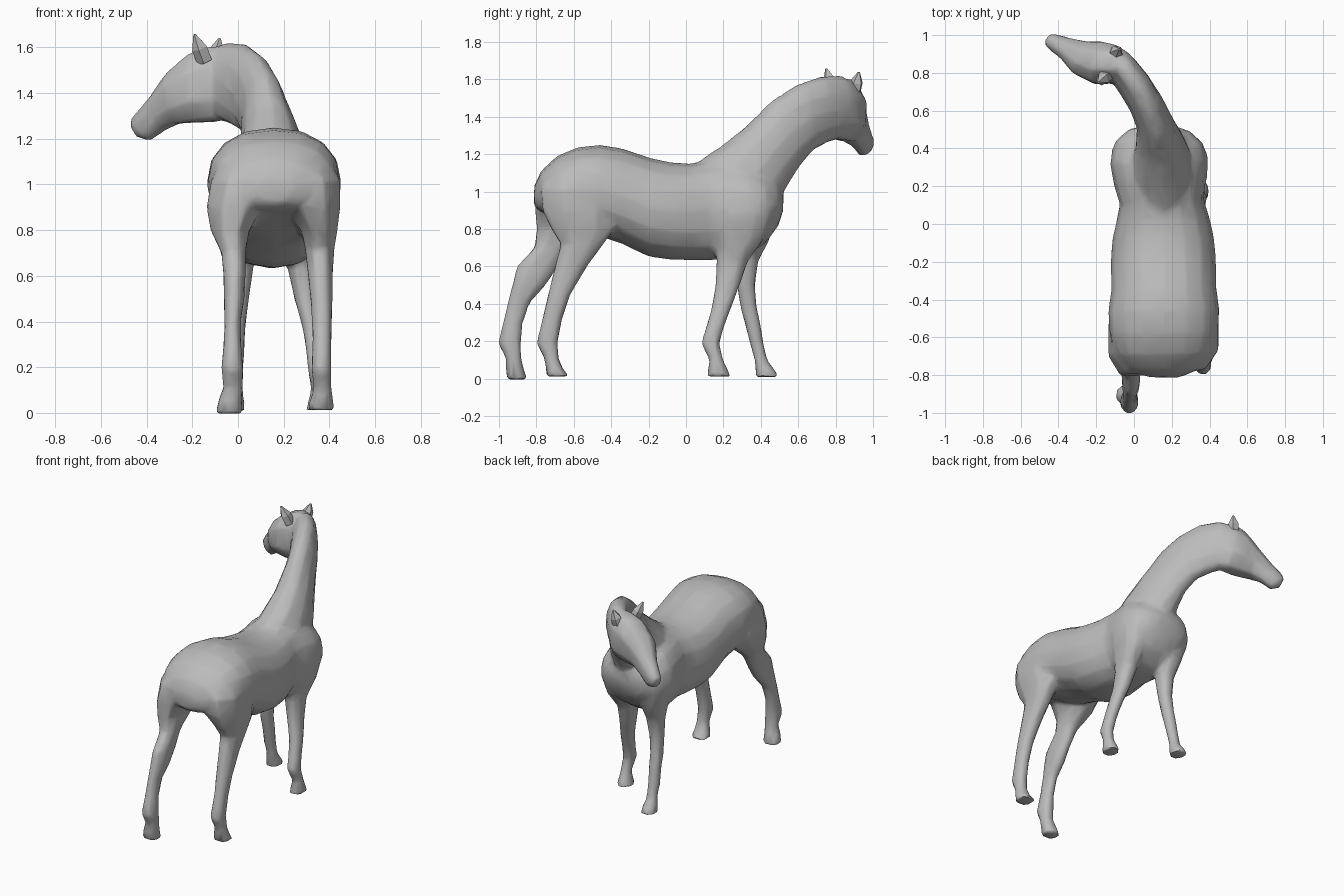
import bpy, bmesh, math
from mathutils import Vector

if "Cube" in bpy.data.objects:
    bpy.data.objects.remove(bpy.data.objects["Cube"], do_unlink=True)

grey = bpy.data.materials.new("plain grey")
grey.use_nodes = True
grey.diffuse_color = (0.5, 0.5, 0.5, 1)
grey.node_tree.nodes["Principled BSDF"].inputs["Base Color"].default_value = (0.5, 0.5, 0.5, 1)


def loft(name, rings):
    """Skin a closed tube through rings of points."""
    bm = bmesh.new()
    loops = [[bm.verts.new(p) for p in ring] for ring in rings]
    n = len(loops[0])
    for a, b in zip(loops, loops[1:]):
        for i in range(n):
            j = (i + 1) % n
            bm.faces.new((a[i], a[j], b[j], b[i]))
    bm.faces.new(loops[0])
    bm.faces.new(loops[-1])
    bmesh.ops.recalc_face_normals(bm, faces=bm.faces)
    mesh = bpy.data.meshes.new(name)
    bm.to_mesh(mesh)
    bm.free()
    mesh.materials.append(grey)
    ob = bpy.data.objects.new(name, mesh)
    bpy.context.collection.objects.link(ob)
    return ob


def ring(centre, up, side, n, power=1.0):
    """Rounded ring; power below 1 makes it squarer."""
    pts = []
    for i in range(n):
        t = 2 * math.pi * (i + 0.5 * (n == 8)) / n
        c, s = math.cos(t), math.sin(t)
        c = math.copysign(abs(c) ** power, c)
        s = math.copysign(abs(s) ** power, s)
        pts.append(centre + up * c + side * s)
    return pts


def spine_loft(name, rows, n, power=1.0):
    """Rows of top point, bottom point and half width."""
    tops = [Vector(r[0]) for r in rows]
    bots = [Vector(r[1]) for r in rows]
    mids = [(t + b) / 2 for t, b in zip(tops, bots)]
    rings = []
    for i, row in enumerate(rows):
        way = mids[min(i + 1, len(rows) - 1)] - mids[max(i - 1, 0)]
        up = (tops[i] - bots[i]) / 2
        rings.append(ring(mids[i], up, way.cross(up).normalized() * row[2], n, power))
    return loft(name, rings)


def leg_loft(name, rows):
    """Rows of height, x range and y range, from the body to the ground."""
    rings = []
    for z, x0, x1, y0, y1 in rows:
        rings.append(ring(Vector(((x0 + x1) / 2, (y0 + y1) / 2, z)),
                          Vector((0, (y1 - y0) / 2 + 0.006, 0)),
                          Vector(((x1 - x0) / 2 + 0.006, 0, 0)), 8, 0.9))
    return loft(name, rings)


# Barrel, rump and chest: y, top, bottom, half width, centre x
torso = [(-0.812, 1.03, 0.92, 0.08, 0.163), (-0.775, 1.11, 0.89, 0.18, 0.163),
         (-0.69, 1.19, 0.87, 0.255, 0.16), (-0.58, 1.236, 0.81, 0.288, 0.158),
         (-0.46, 1.25, 0.76, 0.295, 0.158), (-0.34, 1.23, 0.72, 0.278, 0.158),
         (-0.20, 1.182, 0.653, 0.28, 0.155), (-0.08, 1.157, 0.636, 0.27, 0.155),
         (0.02, 1.15, 0.633, 0.248, 0.153), (0.12, 1.17, 0.632, 0.222, 0.146),
         (0.22, 1.17, 0.64, 0.245, 0.138), (0.33, 1.15, 0.66, 0.26, 0.132),
         (0.43, 1.10, 0.73, 0.235, 0.132), (0.495, 1.04, 0.82, 0.165, 0.135),
         (0.52, 0.99, 0.9, 0.08, 0.135)]
parts = [spine_loft("torso", [((x, y, t), (x, y, b), w) for y, t, b, w, x in torso], 16, 0.9)]

# Neck, sweeping sideways towards the head
parts.append(spine_loft("neck", [
    ((0.16, 0.02, 1.13), (0.155, 0.28, 0.80), 0.14),
    ((0.155, 0.18, 1.24), (0.14, 0.46, 0.84), 0.17),
    ((0.15, 0.32, 1.35), (0.13, 0.525, 1.00), 0.132),
    ((0.125, 0.46, 1.49), (0.095, 0.605, 1.13), 0.1),
    ((0.085, 0.59, 1.572), (0.045, 0.68, 1.22), 0.092),
    ((0.03, 0.72, 1.618), (-0.03, 0.755, 1.262), 0.09),
    ((-0.05, 0.83, 1.624), (-0.08, 0.82, 1.28), 0.085),
    ((-0.12, 0.87, 1.59), (-0.13, 0.84, 1.32), 0.065)], 12))

# Head from poll to muzzle
parts.append(spine_loft("head", [
    ((-0.04, 0.85, 1.60), (-0.03, 0.80, 1.30), 0.07),
    ((-0.12, 0.86, 1.615), (-0.08, 0.83, 1.265), 0.105),
    ((-0.212, 0.865, 1.58), (-0.17, 0.84, 1.263), 0.12),
    ((-0.30, 0.89, 1.50), (-0.265, 0.87, 1.26), 0.098),
    ((-0.375, 0.935, 1.395), (-0.325, 0.915, 1.232), 0.065),
    ((-0.447, 0.97, 1.315), (-0.385, 0.945, 1.187), 0.05),
    ((-0.472, 0.98, 1.28), (-0.44, 0.968, 1.205), 0.036)], 8, 0.9))

# Hind legs with thighs
parts.append(leg_loft("left_hind_leg", [
    (1.14, 0.22, 0.39, -0.68, -0.44), (1.02, 0.165, 0.45, -0.785, -0.38),
    (0.90, 0.20, 0.45, -0.775, -0.36), (0.80, 0.275, 0.435, -0.725, -0.38),
    (0.72, 0.295, 0.42, -0.67, -0.44), (0.60, 0.31, 0.412, -0.70, -0.53),
    (0.45, 0.325, 0.41, -0.735, -0.62), (0.32, 0.33, 0.405, -0.765, -0.665),
    (0.19, 0.325, 0.405, -0.797, -0.69), (0.11, 0.335, 0.405, -0.755, -0.685),
    (0.05, 0.315, 0.415, -0.745, -0.66), (0.012, 0.305, 0.42, -0.745, -0.625)]))
parts.append(leg_loft("right_hind_leg", [
    (1.14, -0.06, 0.10, -0.70, -0.48), (1.02, -0.12, 0.15, -0.80, -0.42),
    (0.90, -0.14, 0.11, -0.815, -0.40), (0.80, -0.12, 0.05, -0.80, -0.50),
    (0.70, -0.07, 0.03, -0.81, -0.63), (0.60, -0.06, 0.03, -0.905, -0.685),
    (0.50, -0.06, 0.025, -0.928, -0.75),
    (0.41, -0.055, 0.01, -0.95, -0.835), (0.30, -0.06, 0.01, -0.975, -0.875),
    (0.19, -0.07, 0.02, -1.002, -0.885), (0.11, -0.06, 0.018, -0.96, -0.885),
    (0.05, -0.085, 0.015, -0.96, -0.87), (-0.004, -0.095, 0.015, -0.955, -0.85)]))

# Forelegs with shoulders
parts.append(leg_loft("left_foreleg", [
    (1.02, 0.25, 0.365, 0.20, 0.40), (0.88, 0.23, 0.39, 0.15, 0.46),
    (0.75, 0.22, 0.365, 0.16, 0.42), (0.63, 0.22, 0.335, 0.165, 0.33),
    (0.50, 0.25, 0.34, 0.16, 0.285), (0.38, 0.285, 0.36, 0.14, 0.24),
    (0.29, 0.30, 0.37, 0.115, 0.205), (0.19, 0.31, 0.38, 0.083, 0.175),
    (0.10, 0.325, 0.385, 0.13, 0.195), (0.05, 0.31, 0.39, 0.12, 0.22),
    (0.012, 0.30, 0.395, 0.115, 0.235)]))
parts.append(leg_loft("right_foreleg", [
    (1.02, -0.09, 0.05, 0.22, 0.42), (0.88, -0.12, 0.08, 0.20, 0.47),
    (0.75, -0.075, 0.08, 0.24, 0.45), (0.63, -0.045, 0.065, 0.26, 0.385),
    (0.50, -0.04, 0.045, 0.275, 0.365), (0.38, -0.045, 0.03, 0.295, 0.375),
    (0.29, -0.045, 0.025, 0.32, 0.395), (0.19, -0.05, 0.02, 0.345, 0.41),
    (0.10, -0.045, 0.015, 0.37, 0.43), (0.05, -0.06, 0.025, 0.375, 0.47),
    (0.008, -0.065, 0.03, 0.375, 0.495)]))

# Ears as slim pointed cones
for name, base, tip in (("right_ear", (-0.145, 0.785, 1.54), (-0.19, 0.75, 1.657)),
                        ("left_ear", (-0.105, 0.9, 1.53), (-0.08, 0.925, 1.639))):
    base, tip = Vector(base), Vector(tip)
    axis = (tip - base).normalized()
    u = axis.orthogonal().normalized()
    v = axis.cross(u)
    loft(name, [ring(base.lerp(tip, f), u * r, v * r, 5)
                for f, r in ((0, 0.036), (0.5, 0.036), (1, 0.006))])

# Fuse trunk, neck, head and legs into one skin, then reduce it to broad facets
bpy.ops.object.select_all(action='DESELECT')
for ob in parts:
    ob.select_set(True)
body = parts[0]
bpy.context.view_layer.objects.active = body
bpy.ops.object.join()
body.name = "horse_body"
remesh = body.modifiers.new("fuse", 'REMESH')
remesh.mode = 'VOXEL'
remesh.voxel_size = 0.013
smooth = body.modifiers.new("soften", 'SMOOTH')
smooth.factor = 0.5
smooth.iterations = 8
reduce = body.modifiers.new("reduce", 'DECIMATE')
reduce.ratio = 0.06
for mod in list(body.modifiers):
    bpy.ops.object.modifier_apply(modifier=mod.name)
bpy.ops.object.shade_smooth_by_angle(angle=math.radians(40))
